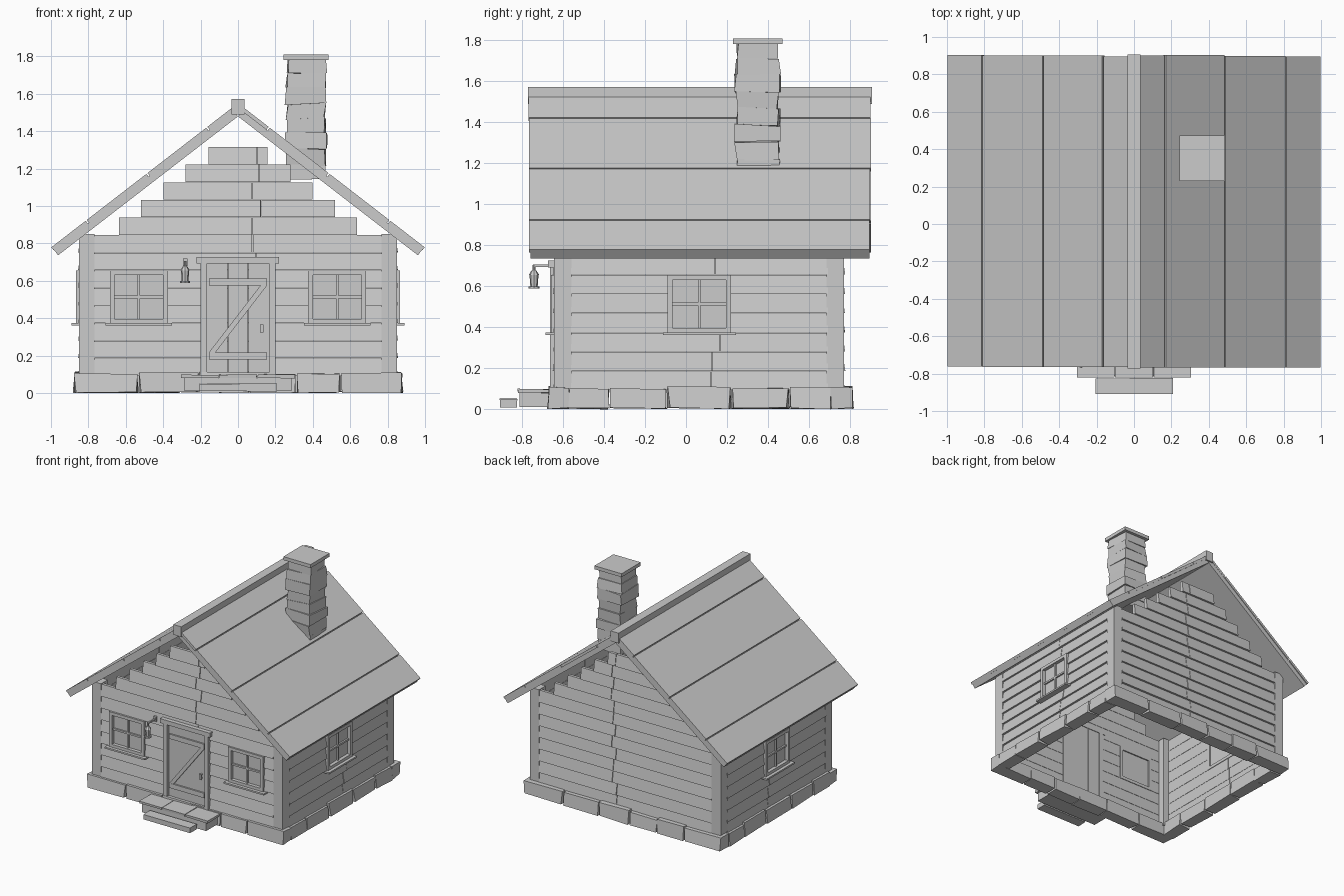
import bpy, bmesh, math, random
from mathutils import Matrix, Vector

if "Cube" in bpy.data.objects:
    bpy.data.objects.remove(bpy.data.objects["Cube"])

random.seed(4)
wood = bpy.data.materials.new("plain_grey")
wood.diffuse_color = (0.6, 0.6, 0.6, 1)
wood.use_nodes = True
wood.node_tree.nodes["Principled BSDF"].inputs["Base Color"].default_value = wood.diffuse_color

FRONT, BACK, SIDE = -0.648, 0.775, 0.853      # outer wall planes
COURSE0, COURSE = 0.0925, 0.0942              # first plank height, plank width
SLOPE, APEX = 0.772, 1.55                     # roof surface z = APEX - SLOPE * |x|


class Part:
    """Collects solids in one mesh, then becomes one object."""
    def __init__(self, name):
        self.name, self.bm = name, bmesh.new()

    def prism(self, a, b, m=Matrix(), jitter=0):
        """Joins two matching outlines into a closed solid."""
        def shake(p):
            return m @ (Vector(p) + Vector([random.uniform(-jitter, jitter) for _ in range(3)]))
        va = [self.bm.verts.new(shake(p)) for p in a]
        vb = [self.bm.verts.new(shake(p)) for p in b]
        faces = [self.bm.faces.new(va), self.bm.faces.new(vb[::-1])]
        for i in range(len(va)):
            j = (i + 1) % len(va)
            faces.append(self.bm.faces.new((va[j], va[i], vb[i], vb[j])))
        bmesh.ops.recalc_face_normals(self.bm, faces=faces)

    def box(self, x0, x1, y0, y1, z0, z1, m=Matrix(), jitter=0):
        def ring(z):
            return [(x0, y0, z), (x1, y0, z), (x1, y1, z), (x0, y1, z)]
        self.prism(ring(z0), ring(z1), m, jitter)

    def done(self):
        me = bpy.data.meshes.new(self.name)
        self.bm.to_mesh(me)
        self.bm.free()
        me.materials.append(wood)
        ob = bpy.data.objects.new(self.name, me)
        bpy.context.collection.objects.link(ob)
        return ob


def facing(x, y, turn):
    """Local frame: x along the wall, -y outward."""
    return Matrix.Translation((x, y, 0)) @ Matrix.Rotation(math.radians(turn), 4, 'Z')


MID = 0.065
WALLS = {"front": facing(0, FRONT, 0), "back": facing(0, BACK, 180),
         "right": facing(SIDE, MID, 90), "left": facing(-SIDE, MID, -90)}


# Lapped plank walls, stepped at the gables, with cut openings
def wall(name, half, steps, openings, joint):
    m, p = WALLS[name], Part(name + "_plank_wall")
    for i in range(8 + len(steps)):
        h = half if i < 8 else steps[i - 8]
        z0 = COURSE0 + i * COURSE
        z1 = z0 + COURSE - 0.002
        j = joint + random.uniform(-0.03, 0.03)
        for u0, u1 in ((-h, j - 0.002), (j + 0.002, h)):
            out = random.uniform(0, 0.003)
            a = [(-out, z0), (0.012, z1), (0.035, z1), (0.035, z0)]
            p.prism([(u0, y, z) for y, z in a], [(u1, y, z) for y, z in a], m)
    ob = p.done()
    if openings:
        c = Part(name + "_opening_cutter")
        for u0, u1, z0, z1 in openings:
            c.box(u0, u1, -0.1, 0.1, z0, z1, m)
        cutter = c.done()
        cutter.hide_render = True
        cutter.hide_viewport = True
        mod = ob.modifiers.new("openings", 'BOOLEAN')
        mod.operation, mod.solver, mod.object = 'DIFFERENCE', 'EXACT', cutter


gable = [0.637, 0.518, 0.398, 0.28, 0.157]
win = [(c - 0.14, c + 0.14, 0.39, 0.645) for c in (-0.53, 0.53)]
wall("front", 0.768, gable, win + [(-0.18, 0.18, 0.05, 0.7)], 0.1)
wall("back", 0.768, gable, [], -0.1)
wall("right", 0.627, [], [(-0.14, 0.14, 0.39, 0.645)], 0.08)
wall("left", 0.627, [], [(-0.14, 0.14, 0.39, 0.645)], -0.08)

# Corner posts
posts = Part("corner_posts")
for s in (-1, 1):
    for y in (FRONT + 0.003, BACK - 0.088):
        posts.box(s * 0.768, s * 0.85, y, y + 0.085, 0.08, 0.85)
posts.done()


# Windows: frame, crossbars, pane and sill
def window(name, m, u):
    p = Part(name)
    m = m @ Matrix.Translation((u, 0, 0))
    for s in (-1, 1):
        p.box(s * 0.13, s * 0.155, -0.012, 0.04, 0.372, 0.655, m)
    p.box(-0.13, 0.13, -0.012, 0.04, 0.63, 0.655, m)
    p.box(-0.13, 0.13, -0.012, 0.04, 0.372, 0.397, m)
    p.box(-0.13, 0.13, 0.016, 0.03, 0.397, 0.63, m)
    p.box(-0.007, 0.007, 0.002, 0.02, 0.397, 0.63, m)
    p.box(-0.13, 0.13, 0.003, 0.02, 0.507, 0.521, m)
    p.box(-0.178, 0.178, -0.037, 0.02, 0.361, 0.374, m)
    p.done()


window("front_left_window", WALLS["front"], -0.53)
window("front_right_window", WALLS["front"], 0.53)
window("right_window", WALLS["right"], 0)
window("left_window", WALLS["left"], 0)

# Door with frame, braces and handle
fm = WALLS["front"]
frame = Part("door_frame")
for s in (-1, 1):
    frame.box(s * 0.166, s * 0.2, -0.017, 0.04, 0.09, 0.692, fm)
frame.box(-0.223, 0.22, -0.025, 0.04, 0.692, 0.727, fm)
frame.box(-0.166, 0.166, -0.01, 0.04, 0.085, 0.11, fm)
frame.done()
door = Part("door")
for i in range(3):
    x = -0.165 + i * 0.11
    door.box(x + 0.0005, x + 0.1095, 0.008, 0.035, 0.11, 0.692, fm)
for z in (0.18, 0.575):
    door.box(-0.155, 0.155, -0.005, 0.01, z, z + 0.038, fm)
door.prism([(-0.155, -0.004, 0.218), (-0.12, -0.004, 0.218), (0.155, -0.004, 0.575), (0.12, -0.004, 0.575)],
           [(-0.155, 0.01, 0.218), (-0.12, 0.01, 0.218), (0.155, 0.01, 0.575), (0.12, 0.01, 0.575)], fm)
door.done()
handle = Part("door_handle")
handle.box(0.117, 0.135, -0.014, -0.008, 0.325, 0.368, fm)
for z in (0.327, 0.356):
    handle.box(0.12, 0.132, -0.009, 0.01, z, z + 0.01, fm)
handle.done()

# Foundation stones in a ring
stones = Part("foundation_stones")


def stone_row(m, edges, depth):
    for a, b in zip(edges, edges[1:]):
        top = 0.106 + random.uniform(-0.006, 0.006)
        t = random.uniform(0.0, 0.014)
        lo = [(a + t, 0, 0.004), (b - t, 0, 0.004), (b - 0.003, depth, 0.004), (a + 0.003, depth, 0.004)]
        hi = [(a + 0.004, 0.008, top), (b - 0.006, 0.008, top), (b - 0.003, depth, top), (a + 0.003, depth, top)]
        stones.prism(lo, hi, m, 0.0045)


row = [-0.88, -0.53, -0.21, 0.06, 0.31, 0.55, 0.88]
stone_row(facing(0, FRONT - 0.026, 0), row, 0.1)
stone_row(facing(0, BACK + 0.042, 180), row, 0.11)
side = [-0.64, -0.44, -0.16, 0.155, 0.44, 0.65]
stone_row(facing(0.88, MID, 90), side, 0.1)
stone_row(facing(-0.88, MID, -90), side, 0.1)
stones.done()

# Front steps
steps = Part("front_steps")
for x0, x1 in ((-0.305, -0.105), (-0.1, 0.1), (0.105, 0.305)):
    steps.box(x0, x1, -0.82, -0.66, 0.08, 0.098, jitter=0.002)
steps.box(-0.285, 0.285, -0.812, -0.66, 0.01, 0.08)
steps.box(-0.205, 0.21, -0.908, -0.825, 0.01, 0.05, jitter=0.002)
steps.done()

# Roof: broad planks with narrow grooves over a deck, and a ridge beam
roof = Part("roof_planks")


def slab(s, x0, x1, y0, y1, d0, d1):
    nx, nz = SLOPE / math.hypot(1, SLOPE), 1 / math.hypot(1, SLOPE)
    pts = [(x - d * nx, APEX - SLOPE * x - d * nz) for x, d in ((x0, d0), (x1, d0), (x1, d1), (x0, d1))]
    roof.prism([(s * x, y0, z) for x, z in pts], [(s * x, y1, z) for x, z in pts])


for s in (-1, 1):
    cuts = [0.02, 0.17, 0.49, 0.815, 1.004]
    for a, b in zip(cuts, cuts[1:]):
        slab(s, a, b - 0.006, -0.765 + random.uniform(-0.004, 0.004), 0.9 + random.uniform(-0.004, 0.004), 0, 0.02)
    slab(s, 0.035, 0.996, -0.76, 0.895, 0.0195, 0.056)
roof.done()
ridge = Part("ridge_beam")
ridge.box(-0.035, 0.035, -0.772, 0.907, 1.49, 1.572)
ridge.done()

# Chimney of uneven courses with a flat cap
chimney = Part("chimney")
n, zb, zt = 8, 1.14, 1.79
for i in range(n):
    z0 = zb + (zt - zb) * i / n
    w = 0.105 + random.uniform(-0.005, 0.005)
    turn = Matrix.Translation((0.365, 0.35, 0)) @ Matrix.Rotation(random.uniform(-0.05, 0.05), 4, 'Z')
    chimney.box(-w, w, -w, w, z0, z0 + (zt - zb) / n + 0.004, turn, 0.008)
chimney.done()
cap = Part("chimney_cap")
cap.box(0.243, 0.485, 0.23, 0.472, 1.782, 1.81)
cap.done()

# Hanging lantern on a bracket
lantern = Part("lantern")
lx, ly = -0.283, -0.742


def turned(profile, sides=8):
    rings = [[(lx + r * math.cos(2 * math.pi * k / sides), ly + r * math.sin(2 * math.pi * k / sides), z)
              for k in range(sides)] for r, z in profile]
    for a, b in zip(rings[::2], rings[1::2]):
        lantern.prism(a, b)


turned([(0.027, 0.588), (0.027, 0.6), (0.018, 0.6), (0.022, 0.655),
        (0.026, 0.655), (0.012, 0.677), (0.007, 0.677), (0.007, 0.705)])
lantern.box(lx - 0.006, lx + 0.006, ly - 0.005, FRONT, 0.694, 0.706)
lantern.box(lx - 0.012, lx + 0.012, FRONT - 0.008, FRONT + 0.012, 0.68, 0.72)
lantern.done()
